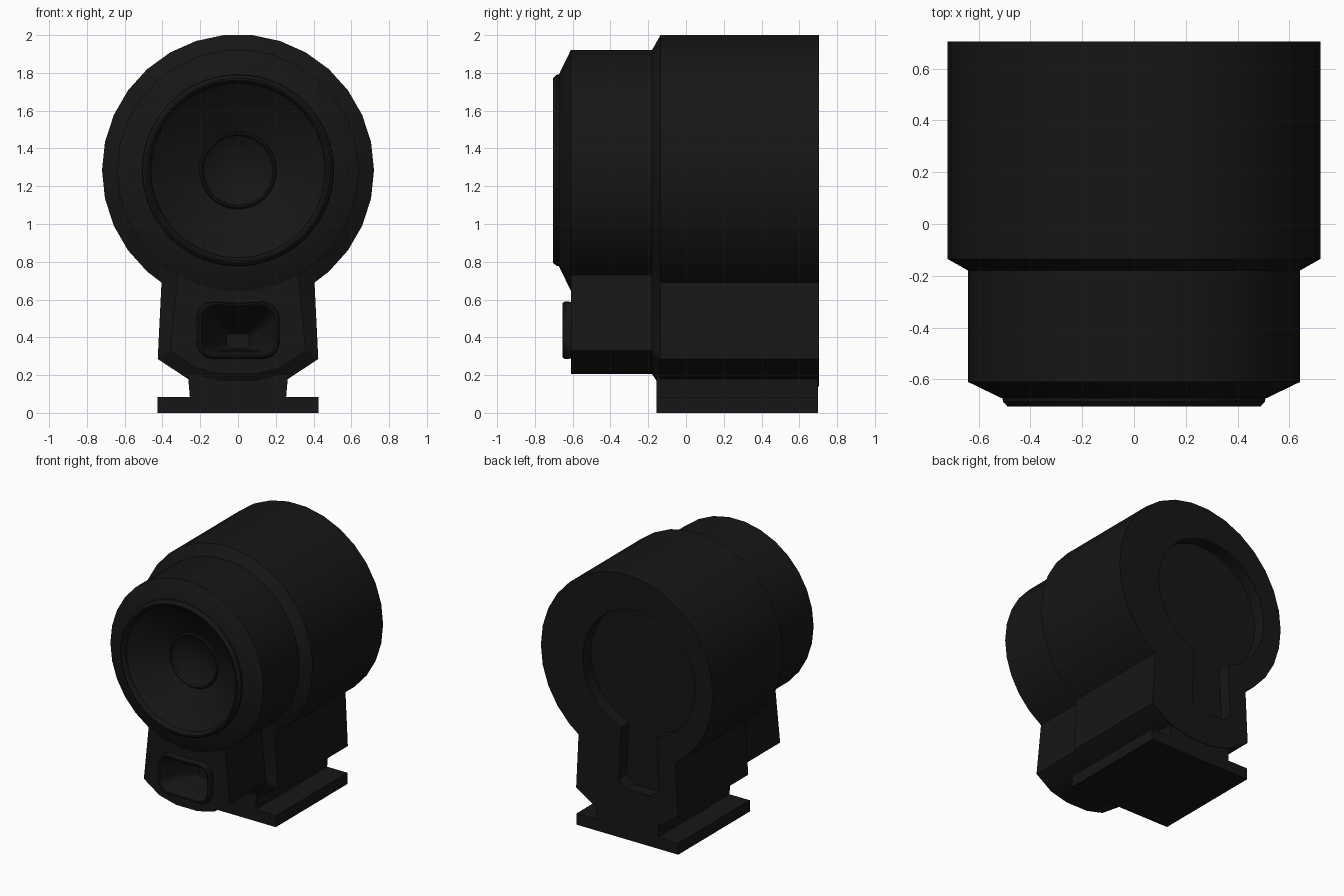
import bpy, bmesh
from math import sin, cos, radians, pi

if "Cube" in bpy.data.objects:
    bpy.data.objects.remove(bpy.data.objects["Cube"])

CZ = 1.284   # height of the driver axis

mat = bpy.data.materials.new("black_plastic")
mat.diffuse_color = (0.008, 0.008, 0.008, 1)
mat.use_nodes = True
mat.node_tree.nodes["Principled BSDF"].inputs["Base Color"].default_value = mat.diffuse_color


def loft(name, loops, cap_back=True, cap_front=True):
    """Skin anticlockwise (x, z) loops, given as (y, points) from back to front."""
    bm = bmesh.new()
    rings = [[bm.verts.new((x, y, z)) for x, z in pts] for y, pts in loops]
    for a, b in zip(rings, rings[1:]):
        n = len(a)
        for i in range(n):
            j = (i + 1) % n
            bm.faces.new((a[i], a[j], b[j], b[i]))
    if cap_back:
        bm.faces.new(rings[0][::-1])
    if cap_front:
        bm.faces.new(rings[-1])
    me = bpy.data.meshes.new(name)
    bm.to_mesh(me)
    bm.free()
    ob = bpy.data.objects.new(name, me)
    bpy.context.collection.objects.link(ob)
    me.materials.append(mat)
    return ob


def select(ob):
    bpy.ops.object.select_all(action='DESELECT')
    ob.select_set(True)
    bpy.context.view_layer.objects.active = ob


def smooth(ob):
    select(ob)
    bpy.ops.object.shade_smooth_by_angle(angle=radians(30))


def cut(ob, cutter):
    mod = ob.modifiers.new("cut", 'BOOLEAN')
    mod.operation = 'DIFFERENCE'
    mod.solver = 'EXACT'
    mod.object = cutter
    select(ob)
    bpy.ops.object.modifier_apply(modifier=mod.name)
    bpy.data.objects.remove(cutter)


def circle(r, n, cx=0):
    return [(cx + r * cos(2 * pi * i / n), CZ + r * sin(2 * pi * i / n)) for i in range(n)]


def keyhole(r, lower, a0=-48, cx=0):
    """Circle opening into a stem; lower lists the stem's right side from top to bottom."""
    arc = [(r * cos(radians(a)), CZ + r * sin(radians(a))) for a in range(a0, 181 - a0, 12)]
    left = [(-x, z) for x, z in lower]
    return [(cx + x, z) for x, z in arc + left + lower[::-1]]


def rounded(hw, hh, zc, k=6):
    """Rounded rectangle, its top edge dipping slightly in the middle."""
    r = 0.6 * hh
    pts = []
    for q, (sx, sz) in enumerate([(1, 1), (-1, 1), (-1, -1), (1, -1)]):
        for i in range(k + 1):
            a = pi / 2 * (q + i / k)
            pts.append((sx * (hw - r) + r * cos(a), zc + sz * (hh - r) + r * sin(a)))
        if q == 0:
            pts.append((0, zc + hh * 0.95))
    return pts


# Housing: wide rear shell stepping into the narrower front shell
outer = keyhole(0.72, [(0.405, 0.69), (0.425, 0.285), (0.265, 0.18), (0.1, 0.14)])
inner = keyhole(0.64, [(0.32, 0.73), (0.36, 0.33), (0.23, 0.24), (0.09, 0.205)])
housing = loft("housing", [(0.705, outer), (-0.135, outer), (-0.18, inner), (-0.61, inner)])

# Back recess, set off to one side
rec = keyhole(0.47, [(0.15, 0.84), (0.17, 0.44), (0.1, 0.385)], a0=-60, cx=-0.1)
cut(housing, loft("recess_cutter", [(0.8, rec), (0.61, rec)]))

# Openings for driver and port
hole = circle(0.53, 30)
cut(housing, loft("driver_cutter", [(-0.38, hole), (-0.75, hole)]))
slot = rounded(0.19, 0.125, 0.4375)
cut(housing, loft("port_cutter", [(-0.33, slot), (-0.75, slot)]))
smooth(housing)

# Sloped collar around the driver
smooth(loft("driver_collar", [(-0.61, circle(0.64, 30)), (-0.672, circle(0.512, 30)),
                              (-0.672, circle(0.48, 30))], False, False))

# Driver: rim, cone, dust ring and dished dust cap
driver = [(-0.66, 0.508), (-0.685, 0.506), (-0.705, 0.488), (-0.705, 0.478), (-0.695, 0.468),
          (-0.67, 0.462), (-0.655, 0.445), (-0.585, 0.32), (-0.525, 0.205), (-0.535, 0.198),
          (-0.535, 0.19), (-0.52, 0.183), (-0.495, 0.14), (-0.478, 0.08), (-0.472, 0.02)]
smooth(loft("driver", [(y, circle(r, 60)) for y, r in driver], False))

# Port: raised frame and tapering tunnel
port = [(-0.60, .218, .150, .4375), (-0.64, .220, .152, .4375), (-0.652, .213, .146, .4375),
        (-0.655, .205, .139, .4375), (-0.652, .197, .132, .4375), (-0.635, .188, .124, .4375),
        (-0.60, .175, .110, .435), (-0.53, .150, .088, .42), (-0.45, .110, .065, .40),
        (-0.38, .060, .040, .38)]
smooth(loft("port", [(y, rounded(w, h, z)) for y, w, h, z in port], False))

# Foot: neck on a flat base plate
half = [(0.425, 0), (0.425, 0.085), (0.255, 0.085), (0.265, 0.2)]
foot = half + [(-x, z) for x, z in half[::-1]]
smooth(loft("foot", [(0.70, foot), (-0.155, foot)]))
